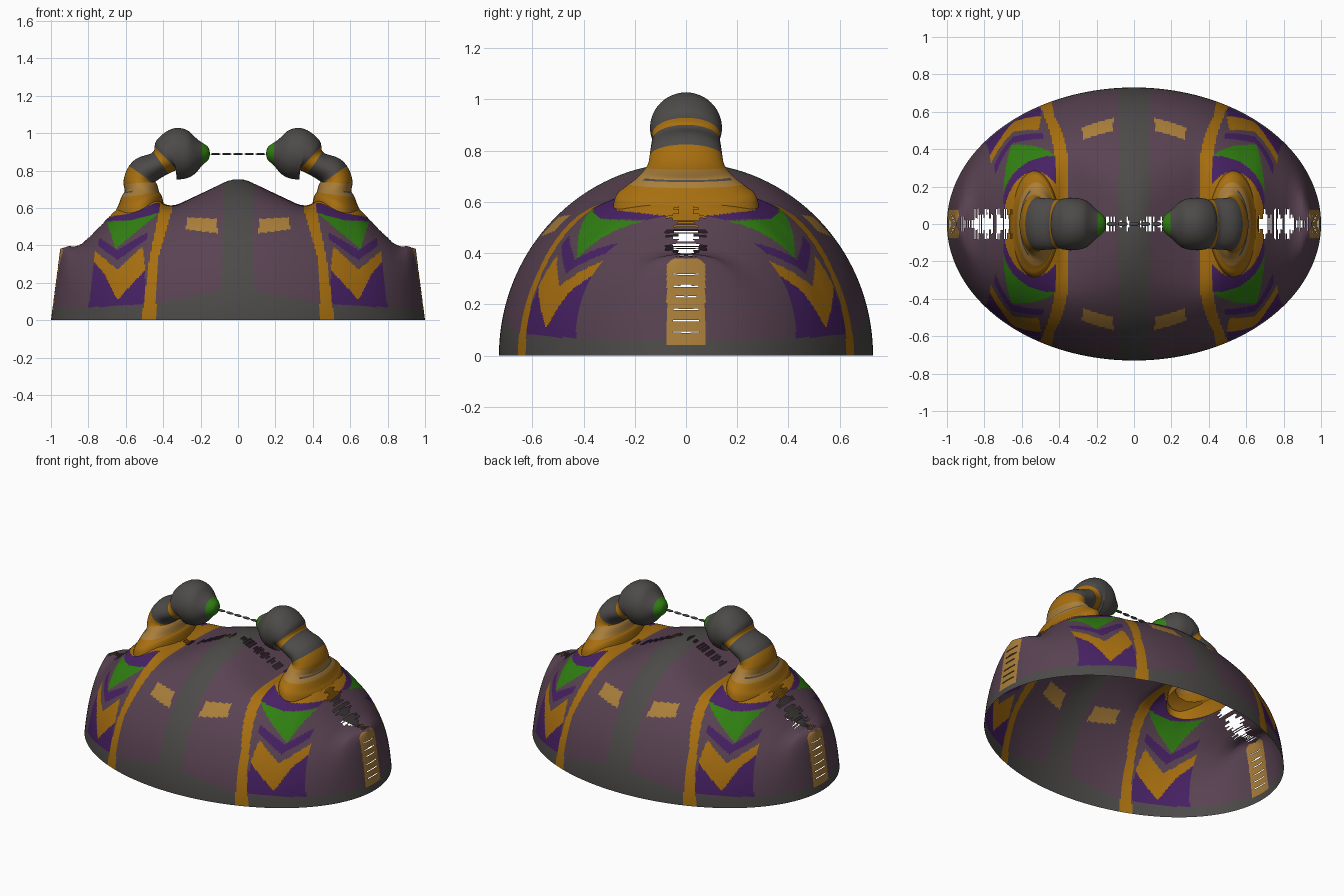
import bpy, bmesh, math, random
from mathutils import Vector

random.seed(4)
if "Cube" in bpy.data.objects:
    bpy.data.objects.remove(bpy.data.objects["Cube"], do_unlink=True)


def material(name, r, g, b):
    m = bpy.data.materials.new(name)
    m.use_nodes = True
    m.diffuse_color = (r, g, b, 1)
    node = m.node_tree.nodes["Principled BSDF"]
    node.inputs["Base Color"].default_value = (r, g, b, 1)
    node.inputs["Roughness"].default_value = 0.7
    return m


MATERIALS = [
    material("dusky plum", 0.1, 0.055, 0.084),
    material("charcoal", 0.074, 0.07, 0.067),
    material("ochre", 0.39, 0.16, 0.005),
    material("violet", 0.062, 0.015, 0.125),
    material("leaf green", 0.03, 0.215, 0.006),
    material("tan", 0.4, 0.21, 0.043),
]
PLUM, CHARCOAL, OCHRE, VIOLET, GREEN, TAN = range(len(MATERIALS))


def finish(bm, name):
    bmesh.ops.recalc_face_normals(bm, faces=bm.faces)
    for f in bm.faces:
        f.smooth = True
    mesh = bpy.data.meshes.new(name)
    bm.to_mesh(mesh)
    bm.free()
    for m in MATERIALS:
        mesh.materials.append(m)
    ob = bpy.data.objects.new(name, mesh)
    bpy.context.collection.objects.link(ob)
    return ob


def lerp_table(table, t):
    for (a, va), (b, vb) in zip(table, table[1:]):
        if t <= b:
            return va + (vb - va) * (t - a) / (b - a)
    return table[-1][1]


def inside(poly, x, z):
    hit = False
    for (ax, az), (bx, bz) in zip(poly, poly[1:] + poly[:1]):
        if (az > z) != (bz > z) and x < ax + (bx - ax) * (z - az) / (bz - az):
            hit = not hit
    return hit


# Painted panels of the shell, mirrored on both sides, first match wins
PANELS = [
    (OCHRE, [(.44, 0), (.43, .32), (.35, .6), (.35, .7), (.41, .7), (.42, .59), (.475, .32), (.515, 0)]),
    (CHARCOAL, [(0, 0), (0, .8), (.085, .8), (.08, .5), (.09, .16), (.45, .08), (1.1, .06), (1.1, 0)]),
    (TAN, [(.11, .54), (.11, .465), (.28, .485), (.27, .55)]),
    (OCHRE, [(.765, .37), (.645, .27), (.51, .395), (.495, .27), (.645, .107), (.715, .25), (.77, .31)]),
    (VIOLET, [(.8, .065), (.77, .32), (.645, .2), (.5, .3), (.49, .09)]),
    (VIOLET, [(.74, .44), (.645, .375), (.485, .47), (.49, .43), (.645, .32), (.75, .4)]),
    (GREEN, [(.7, .525), (.655, .38), (.56, .46), (.42, .575), (.56, .535)]),
    (VIOLET, [(.7, .53), (.56, .535), (.42, .57), (.42, .7), (.66, .7)]),
]

# Dome height along its length, and the lower ridge that flattens its top
DOME = [(0, .755), (.05, .752), (.2, .735), (.48, .695), (.6, .66), (.68, .62), (.72, .58),
        (.8, .49), (.9, .39), (.98, .4), (1, .37)]
RIDGE = [(0, .755), (.05, .75), (.37, .61), (.44, .62), (.48, .66), (.6, .645), (.68, .615)] + DOME[6:]
SQUARENESS = [(0, 2), (.65, 2), (.8, 2.4), (.9, 2.8), (1, 3)]


def smooth_table(table, s):
    offsets = (-.03, -.015, 0, .015, .03)
    return sum(lerp_table(table, min(1, abs(s + d))) for d in offsets) / len(offsets)


def shell_column(s, rows):
    """Arch of the dome from front to back at s, which runs left to right."""
    h, ridge, p = (smooth_table(t, s) for t in (DOME, RIDGE, SQUARENESS))
    half_depth = .73 * math.sqrt(max(0, 1 - s * s))
    flatten = max(0, ridge ** -16 - h ** -16)
    for j in range(rows + 1):
        c, n = math.cos(math.pi * j / rows), abs(math.sin(math.pi * j / rows))
        k = (abs(c) ** p + n ** p) ** (-1 / p)
        z = h * n * k
        z *= (1 + flatten * z ** 16) ** (-1 / 16)
        yield Vector((s * (1 - .13 * z), -half_depth * c * k, z))


# Open dome shell with a ragged seam along its ridge
COLS, ROWS = 360, 230
bm = bmesh.new()
grid = []
for i in range(COLS + 1):
    s = math.sin(math.pi * (i / COLS - .5))
    grid.append([bm.verts.new(co) for co in shell_column(s, ROWS)])

for i in range(COLS):
    middle = abs(math.sin(math.pi * ((i + .5) / COLS - .5)))
    gap = 0
    if .62 < middle < .9:
        gap = random.choice((0, .03, .05, .08))
    elif .03 < middle < .98:
        gap = random.choice((0, 0, .02, .04))
    for j in range(ROWS):
        corners = (grid[i][j], grid[i + 1][j], grid[i + 1][j + 1], grid[i][j + 1])
        mid = sum((v.co for v in corners), Vector()) / 4
        x, y, z = abs(mid.x), abs(mid.y), mid.z
        on_side = middle > .985 and y < .075
        slit = on_side and y < .05 and .05 < z < .36 and z % .045 < .005
        seam = y < gap and z > .3
        under_horn = ((x - .53) / .12) ** 2 + (y / .2) ** 2 < 1 and z > .5
        if slit or seam or under_horn:
            continue
        f = bm.faces.new(corners)
        f.material_index = next((m for m, poly in PANELS if inside(poly, x, z)), PLUM)
        if ((x - .53) / .17) ** 2 + (y / .28) ** 2 < 1 and z > .48:
            f.material_index = OCHRE
        elif on_side and .04 < z < .38:
            f.material_index = TAN
bmesh.ops.remove_doubles(bm, verts=bm.verts, dist=.00002)
bmesh.ops.delete(bm, geom=[v for v in bm.verts if not v.link_faces], context='VERTS')
finish(bm, "dome_shell")


# Curved horns: ring centre x, z, radius in the bend plane, radius in depth
HORN = [Vector(r) for r in (
    (.53, .54, .145, .29), (.53, .62, .13, .275), (.525, .66, .108, .235), (.518, .7, .09, .185),
    (.528, .745, .083, .15), (.5, .795, .081, .14), (.435, .828, .07, .135), (.395, .855, .078, .13),
    (.37, .88, .108, .137), (.33, .89, .137, .14), (.26, .885, .122, .127),
    (.198, .89, .066, .075), (.16, .89, .035, .04), (.15, .89, .004, .004))]
HORN_BANDS = [(2.3, OCHRE), (3.7, TAN), (4.6, OCHRE), (6.5, CHARCOAL), (7.4, OCHRE), (11.1, CHARCOAL), (99, GREEN)]


def horn_ring(t):
    """Smooth interpolation between the horn's control rings."""
    k = min(int(t), len(HORN) - 2)
    u = t - k
    a, b, c, d = (HORN[max(0, min(len(HORN) - 1, k + o))] for o in (-1, 0, 1, 2))
    return b + .5 * u * (c - a + u * (2 * a - 5 * b + 4 * c - d + u * (3 * (b - c) + d - a)))


STEPS, SIDES = 8, 48
for side, name in ((1, "left_horn"), (-1, "right_horn")):
    bm = bmesh.new()
    rings = []
    last = len(HORN) - 1
    for n in range(last * STEPS + 1):
        t = n / STEPS
        x, z, r, depth = horn_ring(t)
        ahead = horn_ring(min(last, t + .6)) - horn_ring(max(0, t - .6))
        along = Vector((ahead[0], ahead[1])).normalized()
        # The flared foot leans outwards, then the rings follow the bend
        bend = max(0, min(1, (t - 1.5) / 2.5))
        tangent = Vector((.3, 1)).normalized().lerp(along, bend).normalized()
        ring = []
        for q in range(SIDES):
            a = math.tau * q / SIDES
            w = r * math.cos(a)
            ring.append(bm.verts.new((side * (x + w * tangent.y), depth * math.sin(a), z - w * tangent.x)))
        rings.append(ring)
    for n in range(len(rings) - 1):
        t = (n + .5) / STEPS
        for q in range(SIDES):
            e = (q + 1) % SIDES
            f = bm.faces.new((rings[n][q], rings[n][e], rings[n + 1][e], rings[n + 1][q]))
            f.material_index = next(m for limit, m in HORN_BANDS if t < limit)
            # Dark crease on the outer side of the tan band
            if 2.75 < t < 3 and math.cos(math.tau * q / SIDES) > .5:
                f.material_index = CHARCOAL
    bm.faces.new(rings[-1]).material_index = GREEN
    finish(bm, name)


# Fine chain of flat beads between the horn tips
bm = bmesh.new()
for k in range(-2, 3):
    made = bmesh.ops.create_uvsphere(bm, u_segments=12, v_segments=8, radius=1)["verts"]
    for v in made:
        v.co = Vector((v.co.x * .027 + k * .06, v.co.y * .012, v.co.z * .006 + .888))
for f in bm.faces:
    f.material_index = CHARCOAL
finish(bm, "horn_chain")
